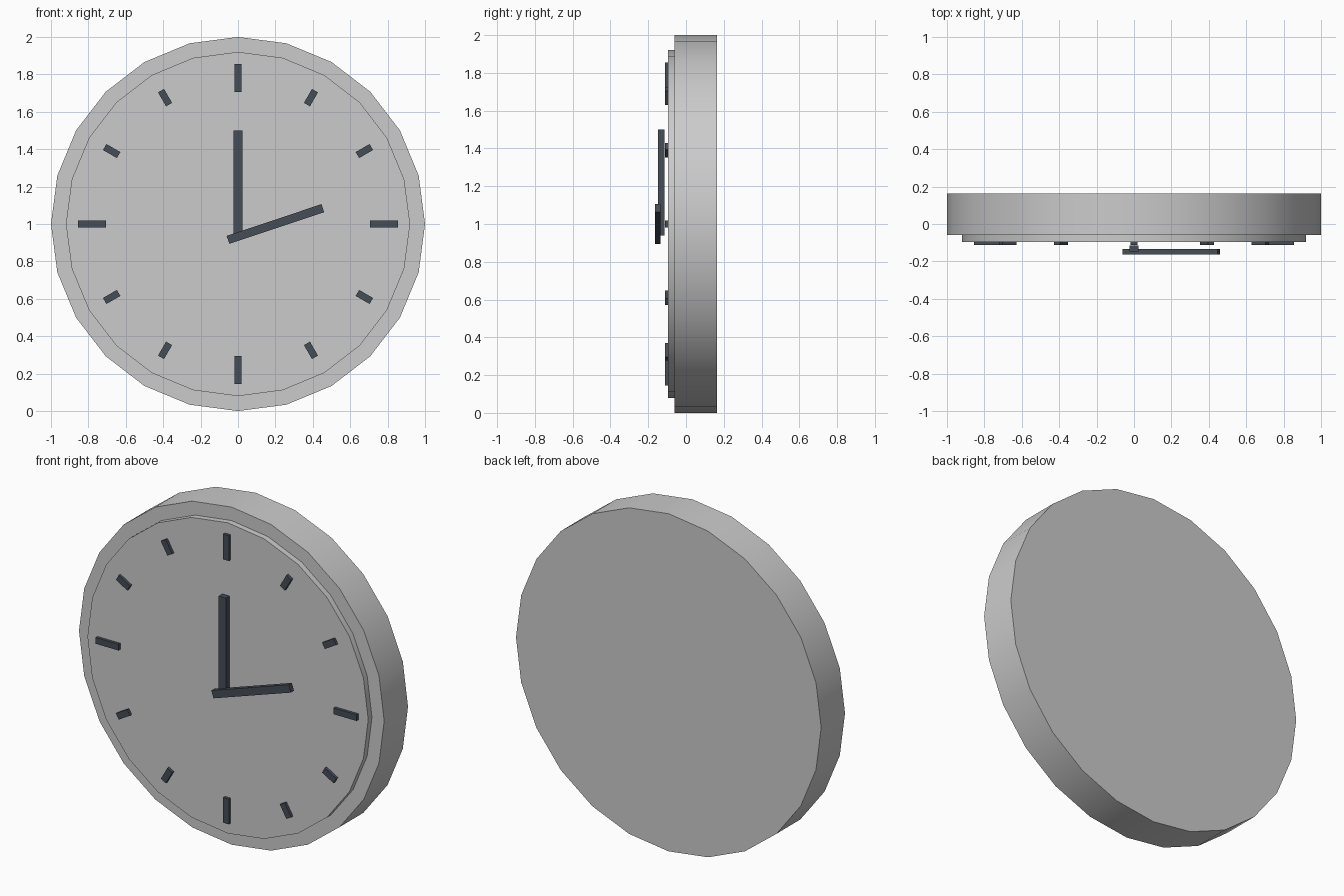
import bpy
from math import cos, sin, radians, pi

if "Cube" in bpy.data.objects:
    bpy.data.objects.remove(bpy.data.objects["Cube"])

CENTRE_Z = 1.0

dark = bpy.data.materials.new("dark_slate")
dark.diffuse_color = (0.06, 0.075, 0.095, 1)
dark.use_nodes = True
dark.node_tree.nodes["Principled BSDF"].inputs["Base Color"].default_value = dark.diffuse_color


def disc(name, radius, y0, y1):
    """24-sided disc facing -y, spanning y0 to y1."""
    bpy.ops.mesh.primitive_cylinder_add(
        vertices=24, radius=radius, depth=y1 - y0,
        location=(0, (y0 + y1) / 2, CENTRE_Z), rotation=(pi / 2, 0, 0))
    ob = bpy.context.object
    ob.name = name
    bpy.ops.object.transform_apply(location=False, rotation=True, scale=True)
    bpy.ops.object.shade_smooth_by_angle(angle=radians(30))
    return ob


def bar(name, x, z, length, width, y0, y1, angle):
    """Flat bar centred on (x, z), its length turned by angle up from +x."""
    bpy.ops.mesh.primitive_cube_add(
        size=1, location=(x, (y0 + y1) / 2, z), rotation=(0, -angle, 0))
    ob = bpy.context.object
    ob.name = name
    ob.scale = (length, y1 - y0, width)
    bpy.ops.object.transform_apply(location=False, rotation=False, scale=True)
    ob.data.materials.append(dark)
    return ob


# Case and raised dial
disc("clock_case", 1.0, -0.06, 0.163)
disc("clock_dial", 0.92, -0.095, -0.06)

# Hour marks: long at the quarters, short between
for i in range(12):
    a = i * pi / 6
    if i % 3 == 0:
        name, length = "quarter_mark", 0.15
    else:
        name, length = "hour_mark", 0.086
    bar(name, 0.78 * cos(a), CENTRE_Z + 0.78 * sin(a), length, 0.037,
        -0.112, -0.095, a)

# Hands
bar("minute_hand", 0, 1.22, 0.56, 0.048, -0.147, -0.114, pi / 2)
bar("hour_hand", 0.2, 1.0, 0.535, 0.045, -0.163, -0.134, radians(18.5))
